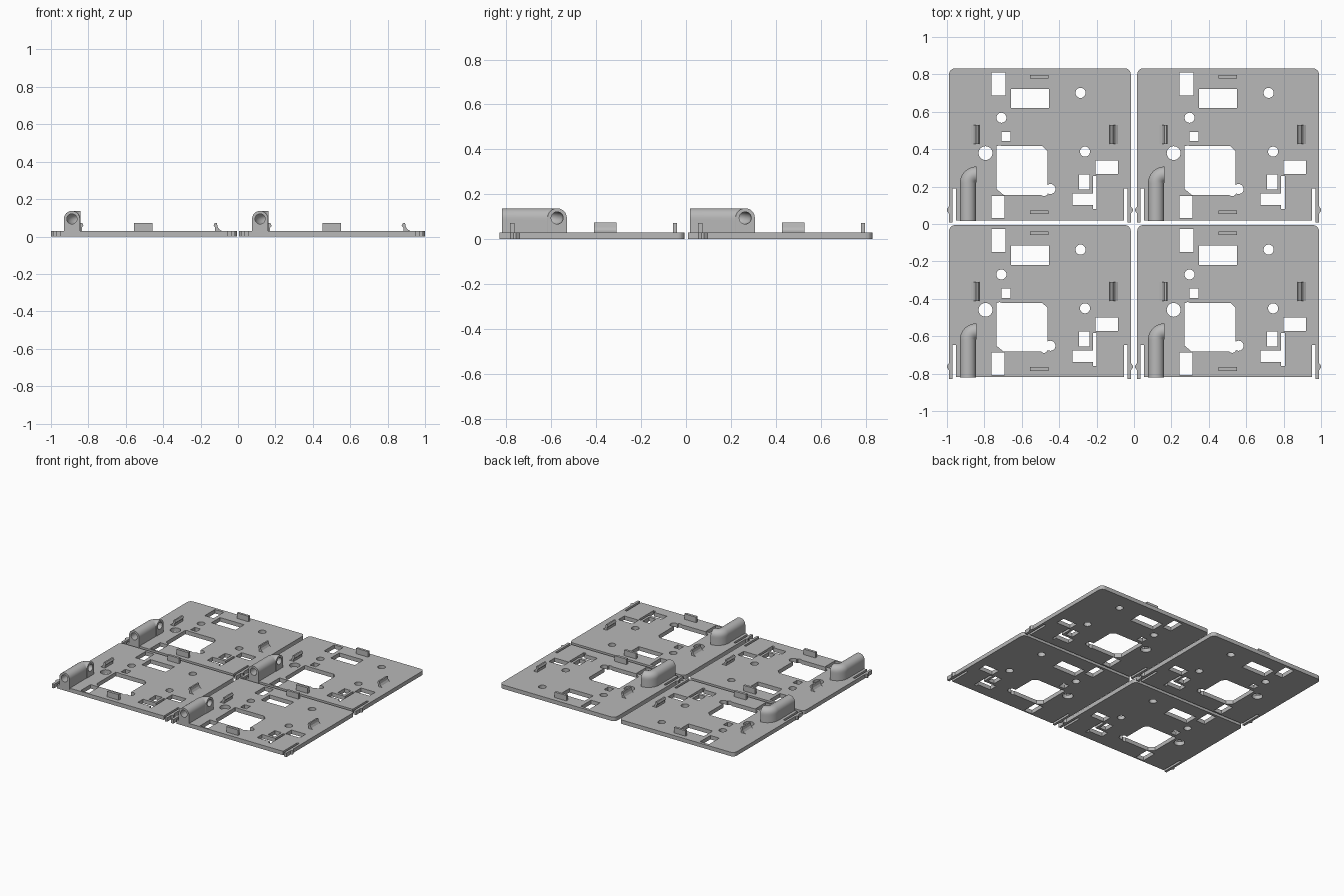
import bpy, bmesh, math

if "Cube" in bpy.data.objects:
    bpy.data.objects.remove(bpy.data.objects["Cube"])

TOP = 0.03            # plate thickness
CX, HALF = -0.503, 0.486
OFFSETS = [(0, 0), (1.006, 0), (0, -0.838), (1.006, -0.838)]

grey = bpy.data.materials.new("grey plastic")
grey.diffuse_color = (0.48, 0.48, 0.48, 1)
grey.use_nodes = True
grey.node_tree.nodes["Principled BSDF"].inputs["Base Color"].default_value = grey.diffuse_color


def make_object(name, bm):
    bmesh.ops.recalc_face_normals(bm, faces=bm.faces)
    mesh = bpy.data.meshes.new(name)
    bm.to_mesh(mesh)
    bm.free()
    mesh.materials.append(grey)
    ob = bpy.data.objects.new(name, mesh)
    bpy.context.collection.objects.link(ob)
    return ob


def prism(bm, points, vec):
    """Extrude a closed loop of 3D points along vec."""
    n = len(points)
    a = [bm.verts.new(p) for p in points]
    b = [bm.verts.new([p[i] + vec[i] for i in range(3)]) for p in points]
    bm.faces.new(a)
    bm.faces.new(b)
    for i in range(n):
        j = (i + 1) % n
        bm.faces.new((a[i], a[j], b[j], b[i]))


def flat(points, z):
    return [(x, y, z) for x, y in points]


def rect(x0, x1, y0, y1):
    return [(x0, y0), (x1, y0), (x1, y1), (x0, y1)]


def circle(x, y, r, n=28):
    return [(x + r * math.cos(2 * math.pi * i / n),
             y + r * math.sin(2 * math.pi * i / n)) for i in range(n)]


# Plate outline: rounded back corners, sprung side arms with small bumps
r, back, h = 0.032, 0.832, HALF
half = [(h - r + r * math.sin(math.radians(a)), back - r + r * math.cos(math.radians(a)))
        for a in range(0, 91, 15)]
half += [(h, 0.095), (h + 0.011, 0.08), (h + 0.011, 0.07), (h, 0.055), (h, 0.008),
         (h - 0.019, 0.008), (h - 0.019, 0.19), (h - 0.036, 0.19), (h - 0.036, 0.02)]
outline = [(CX + x, y) for x, y in half] + [(CX - x, y) for x, y in reversed(half)]
bm = bmesh.new()
prism(bm, flat(outline, 0), (0, 0, TOP))
plate = make_object("plate", bm)

# Openings through the plate
holes = [rect(*q) for q in (
    (-.762, -.687, .688, .811), (-.658, -.455, .619, .723), (-.709, -.660, .443, .493),
    (-.206, -.086, .267, .339), (-.294, -.238, .184, .264), (-.329, -.210, .101, .163),
    (-.219, -.200, .080, .256), (-.762, -.692, .032, .151))]
holes += [circle(*c) for c in (
    (-.286, .701, .027), (-.709, .568, .027), (-.794, .379, .037), (-.262, .387, .027),
    (-.447, .187, .027), (-.481, .170, .021), (-.719, .403, .017))]
holes.append([(-.735, .187), (-.698, .156), (-.463, .156), (-.463, .390),
              (-.490, .416), (-.735, .416)])
bm = bmesh.new()
for loop in holes:
    prism(bm, flat(loop, -0.05), (0, 0, 0.15))
cutter = make_object("hole_cutter", bm)
cutter.hide_render = True
mod = plate.modifiers.new("holes", 'BOOLEAN')
mod.operation, mod.solver, mod.object, mod.use_self = 'DIFFERENCE', 'EXACT', cutter, True
bpy.context.view_layer.update()
cut_mesh = bpy.data.meshes.new_from_object(
    plate.evaluated_get(bpy.context.evaluated_depsgraph_get()))
plate.modifiers.clear()
plate.data = cut_mesh
bpy.data.objects.remove(cutter)

# Upright tabs near the front and back edges
bm = bmesh.new()
for y0, y1 in ((.779, .797), (.053, .073)):
    prism(bm, flat(rect(-.555, -.456, y0, y1), 0.02), (0, 0, 0.052))
tabs = make_object("tabs", bm)

# Facing pair of hooked clips, the left one mirrored
profile = [(-.122, .02), (-.122, .048), (-.131, .057), (-.124, .073), (-.113, .073),
           (-.109, .052), (-.100, .038), (-.086, .030), (-.086, .02)]
bm = bmesh.new()
prism(bm, [(x, .427, z) for x, z in profile], (0, .101, 0))
prism(bm, [(-.957 - x, .427, z) for x, z in profile], (0, .101, 0))
clips = make_object("clips", bm)

# Elbow pipe: arch section with a round bore, straight then turned to the right
R, BORE, ZC, DEPTH, N = 0.043, 0.027, 0.094, 0.079, 24
PIVOT, BEND = (-.842, .218), 0.046
section = []
for i in range(N):
    a = 2 * math.pi * i / N
    c, s = math.cos(a), math.sin(a)
    k = R
    if s < -1e-6:
        k = min(R / max(abs(c), 1e-6), DEPTH / -s)
    section.append(((k * c, ZC + k * s), (BORE * c, ZC + BORE * s)))
stations = [(PIVOT[0] - BEND, .017, 0)]
for i in range(13):
    t = math.pi / 2 * i / 12
    stations.append((PIVOT[0] - BEND * math.cos(t), PIVOT[1] + BEND * math.sin(t), t))
bm = bmesh.new()
rings = []
for x, y, t in stations:
    rings.append([[bm.verts.new((x + p[w][0] * math.cos(t), y - p[w][0] * math.sin(t), p[w][1]))
                   for p in section] for w in (0, 1)])
for i in range(N):
    j = (i + 1) % N
    for a, b in zip(rings, rings[1:]):
        for w in (0, 1):
            bm.faces.new((a[w][i], a[w][j], b[w][j], b[w][i]))
    for e in (rings[0], rings[-1]):
        bm.faces.new((e[0][i], e[0][j], e[1][j], e[1][i]))
pipe = make_object("elbow_pipe", bm)
bpy.context.view_layer.objects.active = pipe
pipe.select_set(True)
bpy.ops.object.shade_smooth_by_angle(angle=math.radians(35))

# Repeat the finished tile in a two by two grid
for part in (plate, tabs, clips, pipe):
    for dx, dy in OFFSETS[1:]:
        copy = part.copy()
        copy.location = (dx, dy, 0)
        bpy.context.collection.objects.link(copy)
